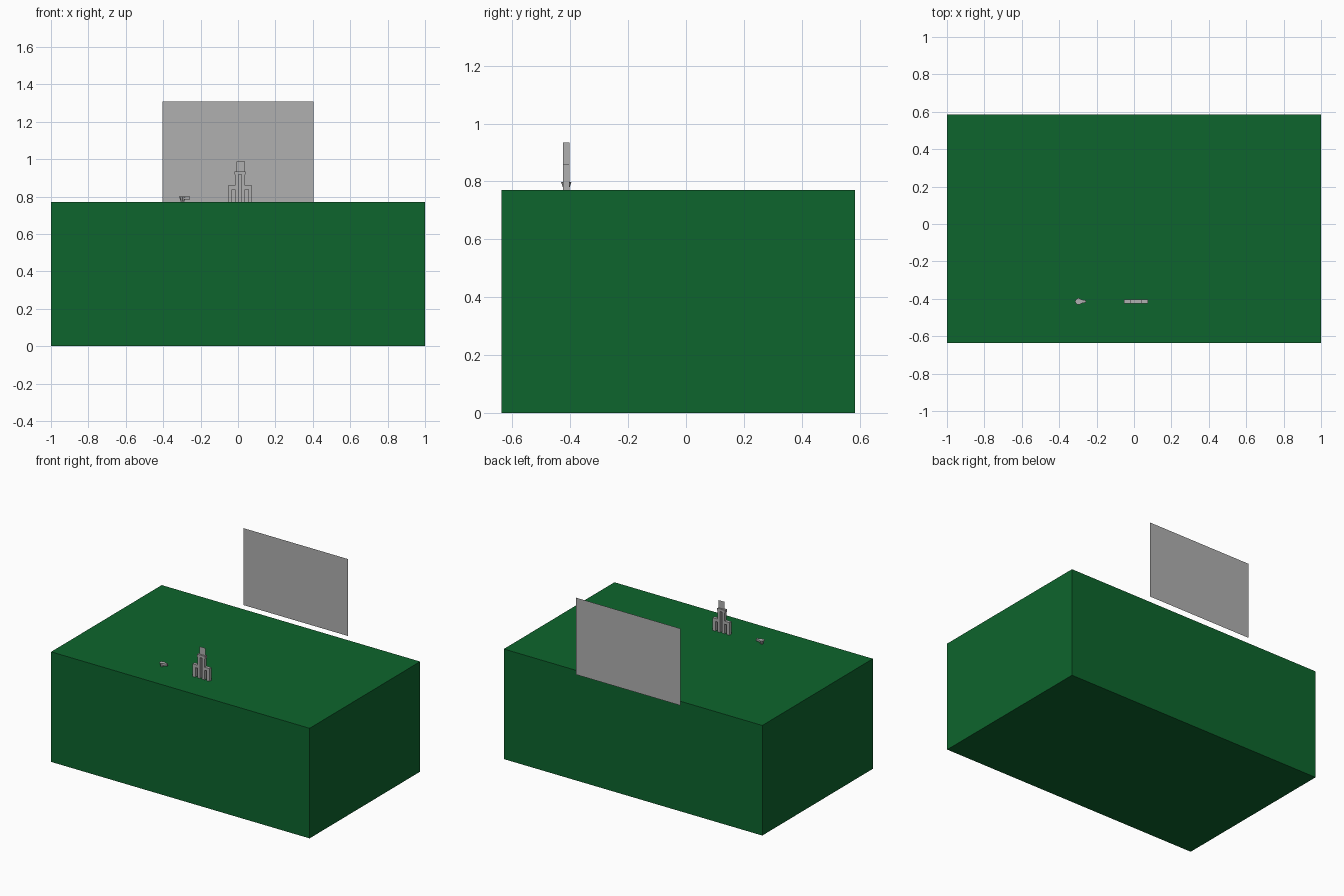
import bpy, bmesh

if "Cube" in bpy.data.objects:
    bpy.data.objects.remove(bpy.data.objects["Cube"])


def material(name, rgb):
    m = bpy.data.materials.new(name)
    m.diffuse_color = (*rgb, 1)
    m.use_nodes = True
    m.node_tree.nodes["Principled BSDF"].inputs["Base Color"].default_value = m.diffuse_color
    return m


GREEN = material("felt green", (0.004, 0.13, 0.026))
GREY = material("plain grey", (0.434, 0.434, 0.434))


def mesh_object(name, bm, mat):
    me = bpy.data.meshes.new(name)
    bm.to_mesh(me)
    bm.free()
    me.materials.append(mat)
    ob = bpy.data.objects.new(name, me)
    bpy.context.collection.objects.link(ob)
    return ob


def box(name, x, y, z, mat=GREY):
    """Box from (min, max) ranges on each axis."""
    bm = bmesh.new()
    bmesh.ops.create_cube(bm, size=1)
    for v in bm.verts:
        v.co = [r[0] if c < 0 else r[1] for c, r in zip(v.co, (x, y, z))]
    return mesh_object(name, bm, mat)


def panel(name, x, y, z):
    """Upright single sheet facing the front."""
    bm = bmesh.new()
    corners = [(x[0], z[0]), (x[1], z[0]), (x[1], z[1]), (x[0], z[1])]
    bm.faces.new([bm.verts.new((px, y, pz)) for px, pz in corners])
    return mesh_object(name, bm, GREY)


TOP = 0.77

# Table block and the thin screen behind it
box("table", (-1, 1), (-0.637, 0.585), (0, TOP), GREEN)
panel("back_screen", (-0.404, 0.404), 0.637, (TOP, 1.308))

# Standing forked frame, mirrored about its own centre line
CX, DEPTH = 0.011, (-0.425, -0.403)


def pair(name, a, b, z):
    box(name + "_right", (CX + a, CX + b), DEPTH, z)
    box(name + "_left", (CX - b, CX - a), DEPTH, z)


pair("inner_post", 0.007, 0.027, (TOP, 0.917))
pair("outer_leg", 0.044, 0.065, (TOP, 0.859))
pair("arm", 0.027, 0.044, (0.838, 0.859))
box("frame_cap", (CX - 0.03, CX + 0.03), DEPTH, (0.917, 0.935))
panel("top_plate", (CX - 0.018, CX + 0.027), -0.414, (0.935, 0.988))

# Small cup with a tapering spout
bm = bmesh.new()
bmesh.ops.create_cone(bm, cap_ends=True, segments=8,
                      radius1=0.009, radius2=0.018, depth=0.027)
bmesh.ops.translate(bm, verts=bm.verts, vec=(-0.297, -0.414, TOP + 0.0155))
mesh_object("small_cup", bm, GREY)
spout = box("small_spout", (-0.295, -0.257), (-0.427, -0.401), (0.784, 0.799))
for v in spout.data.vertices:
    if v.co.x > -0.26:
        v.co.y = -0.414 + (v.co.y + 0.414) * 0.4
